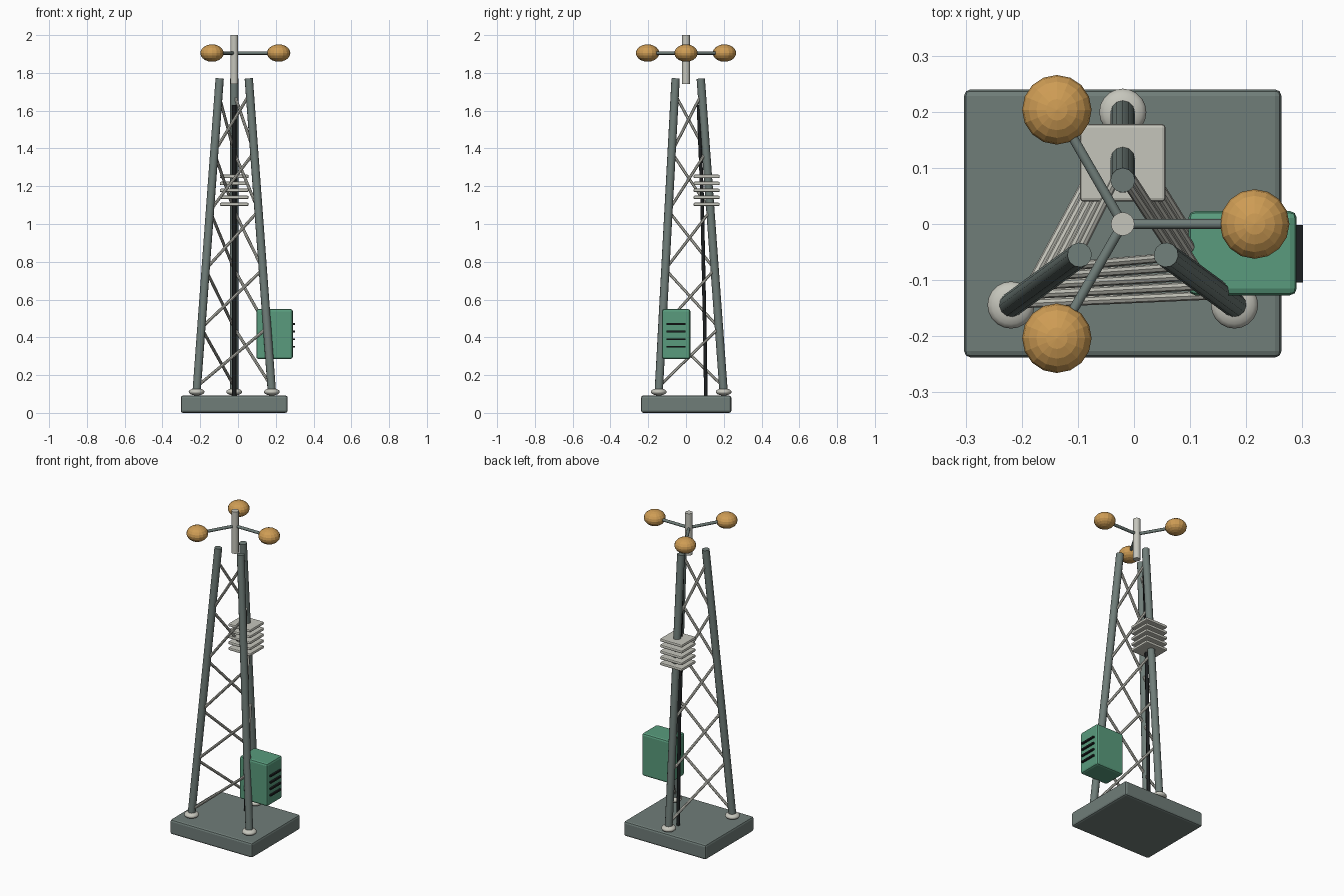
import bpy, bmesh, math
from mathutils import Vector, Matrix

if "Cube" in bpy.data.objects:
    bpy.data.objects.remove(bpy.data.objects["Cube"])

CX = -0.02  # tower axis


def material(name, rgb):
    m = bpy.data.materials.new(name)
    m.diffuse_color = (*rgb, 1)
    m.use_nodes = True
    m.node_tree.nodes["Principled BSDF"].inputs["Base Color"].default_value = m.diffuse_color
    return m


steel = material("grey_green_steel", (0.16, 0.205, 0.19))
pale = material("pale_grey", (0.56, 0.56, 0.50))
green = material("cabinet_green", (0.10, 0.33, 0.205))
ochre = material("ochre", (0.62, 0.335, 0.09))
black = material("black_rubber", (0.012, 0.014, 0.015))


def finish(name, bm, mat, smooth=None):
    me = bpy.data.meshes.new(name)
    bm.to_mesh(me)
    bm.free()
    me.materials.append(mat)
    ob = bpy.data.objects.new(name, me)
    bpy.context.collection.objects.link(ob)
    if smooth:
        bpy.ops.object.select_all(action='DESELECT')
        ob.select_set(True)
        bpy.context.view_layer.objects.active = ob
        bpy.ops.object.shade_smooth_by_angle(angle=math.radians(smooth))
    return ob


def rod(name, a, b, r, mat, sides=12):
    a, b = Vector(a), Vector(b)
    d = b - a
    rot = d.to_track_quat('Z', 'Y').to_matrix().to_4x4()
    bm = bmesh.new()
    bmesh.ops.create_cone(bm, cap_ends=True, segments=sides, radius1=r, radius2=r,
                          depth=d.length, matrix=Matrix.Translation((a + b) / 2) @ rot)
    return finish(name, bm, mat, 40)


def box(name, lo, hi, mat, bevel=0):
    lo, hi = Vector(lo), Vector(hi)
    bm = bmesh.new()
    bmesh.ops.create_cube(bm, size=1, matrix=Matrix.Translation((lo + hi) / 2)
                          @ Matrix.Diagonal((*(hi - lo), 1)))
    if bevel:
        bmesh.ops.bevel(bm, geom=bm.edges[:], offset=bevel, segments=2,
                        profile=0.5, affect='EDGES')
    return finish(name, bm, mat)


def ball(name, c, rx, rz, mat, u=16, v=10, smooth=None):
    bm = bmesh.new()
    bmesh.ops.create_uvsphere(bm, u_segments=u, v_segments=v, radius=1,
                              matrix=Matrix.Translation(c) @ Matrix.Diagonal((rx, rx, rz, 1)))
    return finish(name, bm, mat, smooth)


# Base slab
box("base_slab", (-0.303, -0.238, 0), (0.263, 0.24, 0.092), steel, 0.012)

# Three leaning legs with feet
Z0, Z1 = 0.10, 1.77
bottoms = [(-0.2, -0.145), (0.2, -0.145), (0, 0.2)]
tops = [(-0.077, -0.055), (0.077, -0.055), (0, 0.078)]


def on_leg(i, z):
    t = (z - Z0) / (Z1 - Z0)
    p = Vector(bottoms[i]).lerp(Vector(tops[i]), t)
    return Vector((CX + p.x, p.y, z))


for i, side in enumerate(("left", "right", "back")):
    rod(f"{side}_leg", on_leg(i, Z0), on_leg(i, Z1), 0.022, steel)
    ball(f"{side}_foot", on_leg(i, 0.111), 0.042, 0.019, pale, 20, 10, 40)

# One diagonal per face and level, climbing around the tower
for k in range(5):
    for i in range(3):
        z = 0.14 + 0.31 * k
        rod(f"brace_{k}_{i}", on_leg(i, z), on_leg((i + 1) % 3, z + 0.31), 0.008, pale, 8)

# Mast with three arms carrying the cups
rod("mast", (CX, 0, 1.74), (CX, 0, 2.0), 0.021, pale, 16)
for i in range(3):
    a = i * math.tau / 3
    c = (CX + 0.235 * math.cos(a), 0.235 * math.sin(a), 1.905)
    rod(f"cup_arm_{i}", (CX, 0, 1.905), c, 0.009, steel, 10)
    ball(f"wind_cup_{i}", c, 0.062, 0.046, ochre)

# Louvred sensor shield on the back leg
for k in range(5):
    z = 1.104 + 0.037 * k
    box(f"shield_plate_{k}", (-0.096, 0.04, z - 0.009), (0.056, 0.178, z + 0.009), pale, 0.006)

# Equipment cabinet with vent slats
box("cabinet", (0.097, -0.127, 0.285), (0.29, 0.023, 0.55), green, 0.012)
for k in range(4):
    z = 0.35 + 0.04 * k
    box(f"vent_slat_{k}", (0.284, -0.104, z - 0.005), (0.301, -0.002, z + 0.005), black)

# Cable running down inside the back leg
cu = bpy.data.curves.new("cable", 'CURVE')
cu.dimensions = '3D'
cu.bevel_depth = 0.011
cu.bevel_resolution = 1
cu.use_fill_caps = True
path = [(0.105, 0.09), (0.101, 0.35), (0.093, 0.75), (0.085, 1.15), (0.066, 1.63)]
sp = cu.splines.new('POLY')
sp.points.add(len(path) - 1)
for p, (y, z) in zip(sp.points, path):
    p.co = (CX, y, z, 1)
cu.materials.append(black)
bpy.context.collection.objects.link(bpy.data.objects.new("cable", cu))
